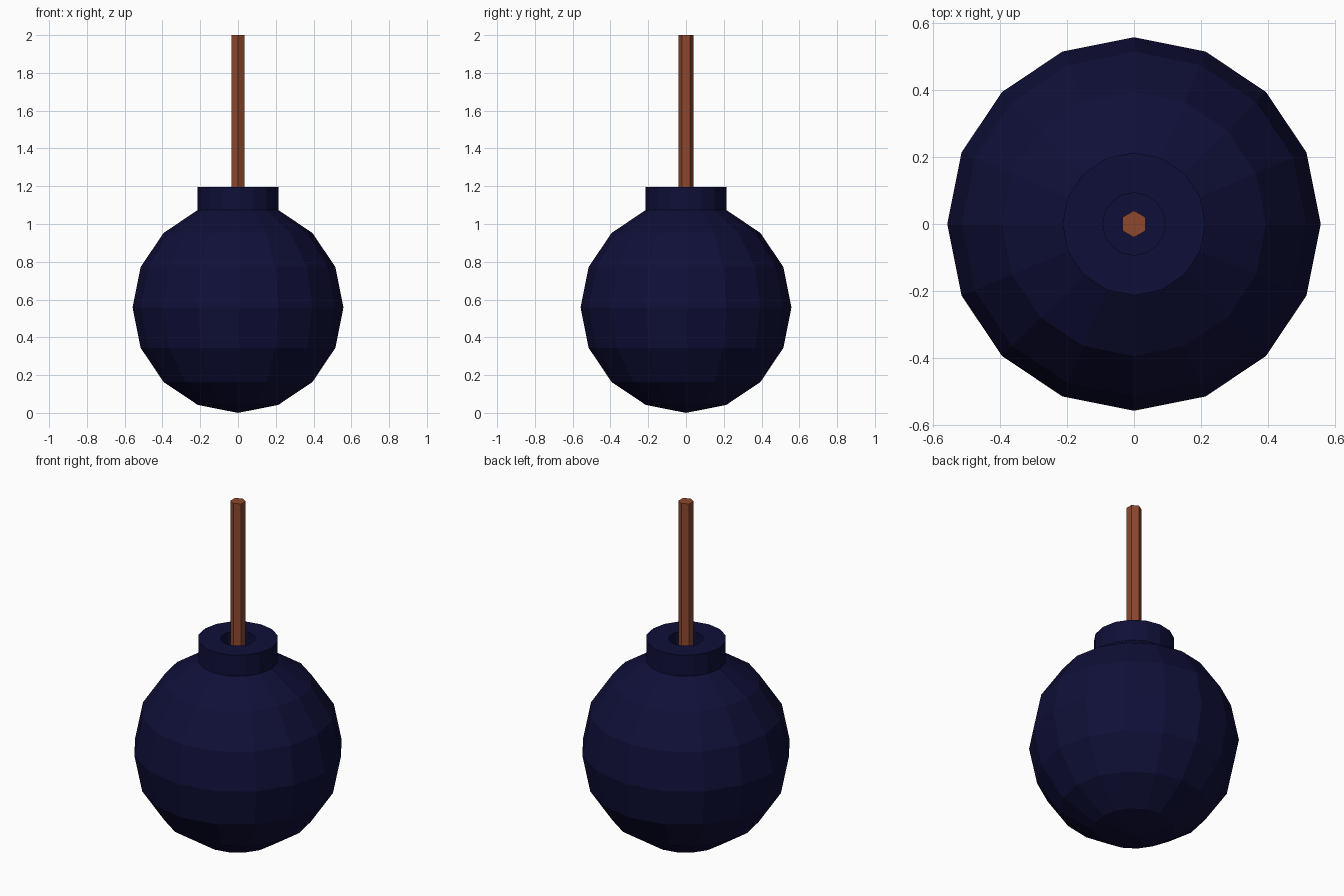
import bpy, math

if "Cube" in bpy.data.objects:
    bpy.data.objects.remove(bpy.data.objects["Cube"])

SEG = 16
R = 0.558


def material(name, rgb):
    m = bpy.data.materials.new(name)
    m.diffuse_color = (*rgb, 1)
    m.use_nodes = True
    m.node_tree.nodes["Principled BSDF"].inputs["Base Color"].default_value = m.diffuse_color
    return m


def lathe(name, profile, sides, turn, mat):
    """Revolve (radius, z) rings; a radius of 0 makes a pole."""
    verts, rings, faces = [], [], []
    for r, z in profile:
        n = 1 if r == 0 else sides
        rings.append([len(verts) + i for i in range(n)])
        for i in range(n):
            a = turn + 2 * math.pi * i / sides
            verts.append((r * math.cos(a), r * math.sin(a), z))
    for lo, hi in zip(rings, rings[1:]):
        for i in range(sides):
            j = (i + 1) % sides
            if len(lo) == 1:
                faces.append((lo[0], hi[j], hi[i]))
            elif len(hi) == 1:
                faces.append((lo[i], lo[j], hi[0]))
            else:
                faces.append((lo[i], lo[j], hi[j], hi[i]))
    me = bpy.data.meshes.new(name)
    me.from_pydata(verts, [], faces)
    me.materials.append(mat)
    ob = bpy.data.objects.new(name, me)
    bpy.context.collection.objects.link(ob)
    return ob


navy = material("dark navy", (0.0048, 0.0048, 0.040))
brown = material("rusty brown", (0.27, 0.064, 0.028))

# Round body, continuing into the collar and its recessed socket
body = [(0, 0)]
for k in range(1, 8):
    a = math.pi * k / 8
    body.append((R * math.sin(a), R - R * math.cos(a)))
neck_r, neck_z = body[-1]
body += [(neck_r, 1.197), (0.093, 1.197), (0.093, neck_z), (0, neck_z)]
lathe("body_with_collar", body, SEG, 0, navy)

# Hexagonal fuse standing in the socket
lathe("fuse", [(0, neck_z), (0.04, neck_z), (0.04, 2.0), (0, 2.0)], 6, math.pi / 6, brown)
